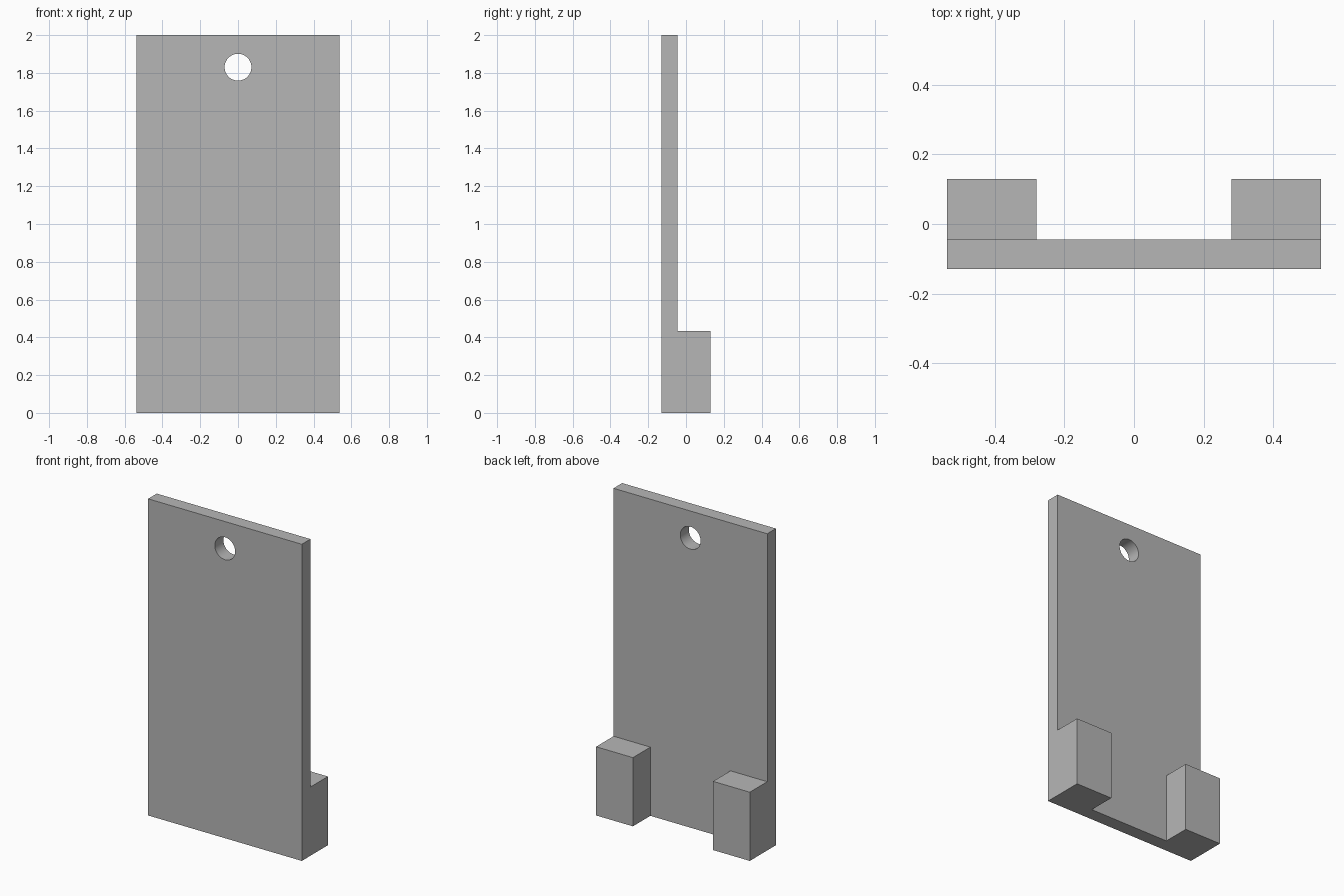
import bpy, bmesh, math
from mathutils import Vector

if "Cube" in bpy.data.objects:
    bpy.data.objects.remove(bpy.data.objects["Cube"], do_unlink=True)

HALF_W, HEIGHT = 0.537, 2.0
FRONT, PLATE_BACK, FOOT_BACK = -0.13, -0.044, 0.13
FOOT_INNER, FOOT_TOP = 0.28, 0.434
HOLE_Z, HOLE_R = 1.83, 0.071

grey = bpy.data.materials.new("plain_grey")
grey.use_nodes = True
colour = (0.47, 0.47, 0.47, 1)
grey.diffuse_color = colour
grey.node_tree.nodes["Principled BSDF"].inputs["Base Color"].default_value = colour

# Back plate
bm = bmesh.new()
bmesh.ops.create_cube(bm, size=1)
for v in bm.verts:
    v.co = Vector((v.co.x * 2 * HALF_W,
                   FRONT if v.co.y < 0 else PLATE_BACK,
                   (v.co.z + 0.5) * HEIGHT))

# Two feet pulled out of the lower back corners
for point, normal in (((FOOT_INNER, 0, 0), (1, 0, 0)),
                      ((-FOOT_INNER, 0, 0), (1, 0, 0)),
                      ((0, 0, FOOT_TOP), (0, 0, 1))):
    bmesh.ops.bisect_plane(bm, geom=bm.verts[:] + bm.edges[:] + bm.faces[:],
                           plane_co=point, plane_no=normal)
feet = []
for f in bm.faces:
    c = f.calc_center_median()
    if f.normal.y > 0.9 and abs(c.x) > FOOT_INNER and c.z < FOOT_TOP:
        feet.append(f)
pulled = bmesh.ops.extrude_face_region(bm, geom=feet)["geom"]
for v in pulled:
    if isinstance(v, bmesh.types.BMVert):
        v.co.y = FOOT_BACK
bmesh.ops.dissolve_limit(bm, angle_limit=0.01, verts=bm.verts[:], edges=bm.edges[:])
bmesh.ops.recalc_face_normals(bm, faces=bm.faces[:])
mesh = bpy.data.meshes.new("plate_with_feet")
bm.to_mesh(mesh)
bm.free()
mesh.materials.append(grey)
plate = bpy.data.objects.new("plate_with_feet", mesh)
bpy.context.collection.objects.link(plate)

# Hanging hole
bpy.ops.mesh.primitive_cylinder_add(vertices=48, radius=HOLE_R, depth=0.5,
                                    location=(0, FRONT, HOLE_Z),
                                    rotation=(math.pi / 2, 0, 0))
cutter = bpy.context.object
cutter.name = "hole_cutter"
cutter.data.materials.append(grey)
cut = plate.modifiers.new("hanging_hole", "BOOLEAN")
cut.operation = "DIFFERENCE"
cut.solver = "EXACT"
cut.object = cutter

bpy.ops.object.select_all(action="DESELECT")
plate.select_set(True)
bpy.context.view_layer.objects.active = plate
bpy.ops.object.modifier_apply(modifier=cut.name)
bpy.data.objects.remove(cutter, do_unlink=True)
bpy.ops.object.shade_smooth_by_angle(angle=math.radians(30))
